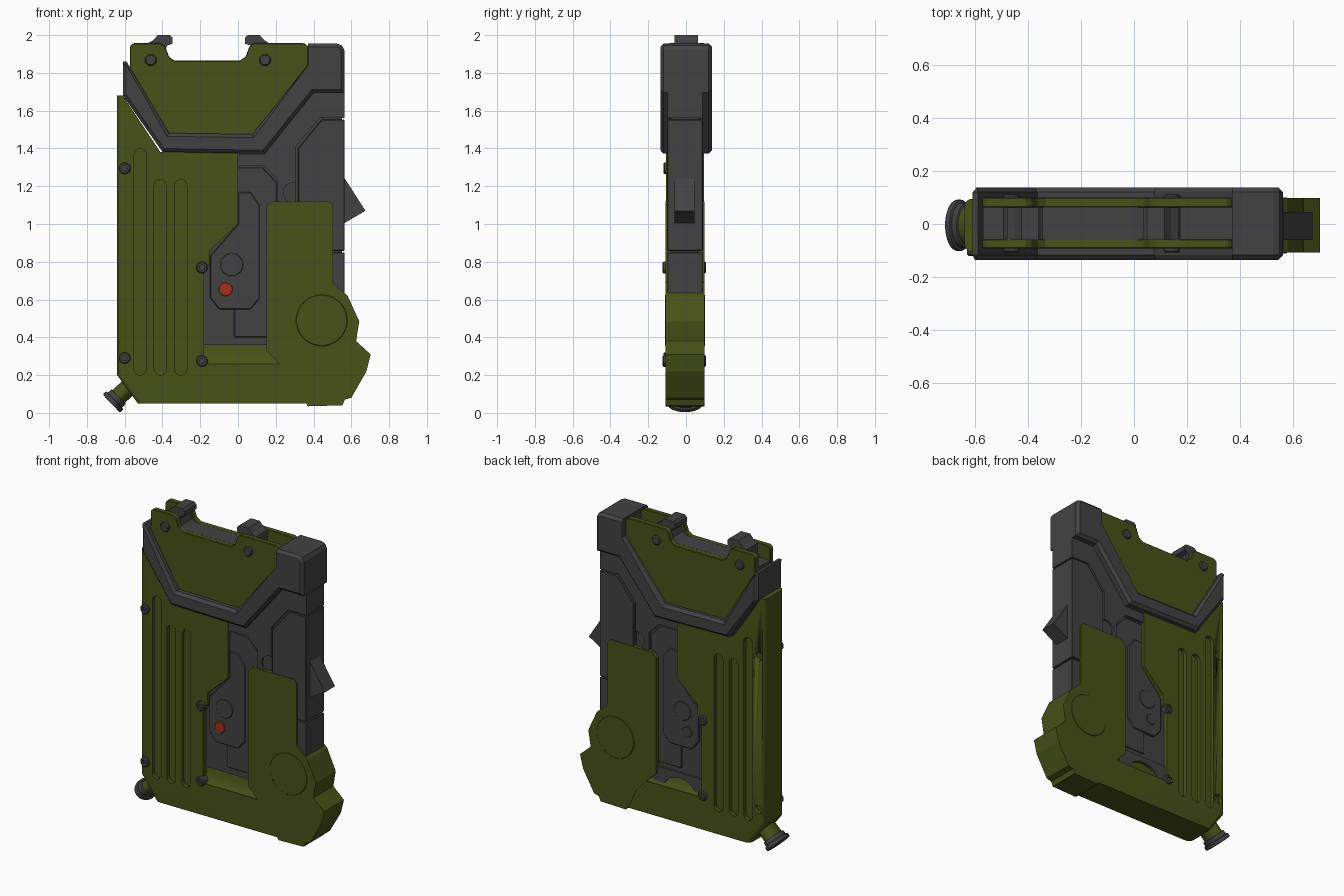
import bpy, bmesh, math
from mathutils import Vector, Matrix

if "Cube" in bpy.data.objects:
    bpy.data.objects.remove(bpy.data.objects["Cube"])

YC = -0.005  # the lower body sits slightly forward of centre


def material(name, rgb):
    m = bpy.data.materials.new(name)
    m.diffuse_color = (*rgb, 1)
    m.use_nodes = True
    m.node_tree.nodes["Principled BSDF"].inputs["Base Color"].default_value = m.diffuse_color
    return m


GREEN = material("olive_green", (0.065, 0.085, 0.009))
GREY = material("dark_grey", (0.055, 0.055, 0.057))
RED = material("red", (0.40, 0.03, 0.008))


def finish(name, bm, mat, smooth=False):
    bmesh.ops.recalc_face_normals(bm, faces=bm.faces)
    me = bpy.data.meshes.new(name)
    bm.to_mesh(me)
    bm.free()
    ob = bpy.data.objects.new(name, me)
    bpy.context.collection.objects.link(ob)
    me.materials.append(mat)
    if smooth:
        activate(ob)
        bpy.ops.object.shade_smooth_by_angle(angle=math.radians(35))
    return ob


def activate(ob):
    bpy.ops.object.select_all(action='DESELECT')
    ob.select_set(True)
    bpy.context.view_layer.objects.active = ob


def slab(name, pts, y0, y1, mat=GREY, bevel=0, segs=1, pick=None):
    """Extrude an x-z profile from y0 to y1; optionally bevel picked edges."""
    bm = bmesh.new()
    f = bm.faces.new([bm.verts.new((x, y0, z)) for x, z in pts])
    new = bmesh.ops.extrude_face_region(bm, geom=[f])["geom"]
    bmesh.ops.translate(bm, vec=(0, y1 - y0, 0), verts=[v for v in new if isinstance(v, bmesh.types.BMVert)])
    bmesh.ops.recalc_face_normals(bm, faces=bm.faces)
    if bevel:
        edges = [e for e in bm.edges if (pick(e) if pick else e.calc_face_angle(0) > 0.6)]
        bmesh.ops.bevel(bm, geom=edges, offset=bevel, segments=segs, profile=0.5, affect='EDGES')
    return finish(name, bm, mat, smooth=segs > 1)


def sym(name, pts, half, *args, **kw):
    return slab(name, pts, YC - half, YC + half, *args, **kw)


def disc(name, x, z, r, y0, y1, mat=GREY, n=32, bevel=0):
    pts = [(x + r * math.cos(2 * math.pi * i / n), z + r * math.sin(2 * math.pi * i / n)) for i in range(n)]
    rim = lambda e: abs(e.verts[0].co.y - e.verts[1].co.y) < 1e-6
    ob = slab(name, pts, y0, y1, mat, bevel, 1, rim)
    activate(ob)
    bpy.ops.object.shade_smooth_by_angle(angle=math.radians(30))
    return ob


def cut(ob, cutters):
    for c in cutters:
        c.hide_render = True
        m = ob.modifiers.new("cut", 'BOOLEAN')
        m.object, m.solver = c, 'EXACT'
        activate(ob)
        bpy.ops.object.modifier_apply(modifier=m.name)
        bpy.data.objects.remove(c)


def capsule(x, z0, z1, r):
    arc = [math.pi * i / 8 for i in range(9)]
    return ([(x + r * math.cos(a), z1 - r + r * math.sin(a)) for a in arc]
            + [(x - r * math.cos(a), z0 + r - r * math.sin(a)) for a in arc])


def in_profile_plane(e):
    return abs(e.verts[0].co.y - e.verts[1].co.y) < 1e-6


# Green body shell with rounded outer edge and long grooves
shell = sym("body_shell", [(-.64, .2), (-.53, .05), (.36, .05), (.36, .26), (-.18, .26), (-.18, .76),
                           (-.15, .78), (-.15, .86), (0, 1.0), (0, 1.38), (-.41, 1.38), (-.61, 1.68), (-.64, 1.68)],
            .1, GREEN, .028, 4,
            lambda e: in_profile_plane(e) and (all(v.co.x < -.5 and v.co.z < 1.7 for v in e.verts)
                                               and e.verts[0].co.x + e.verts[1].co.x < -1.1
                                               and not all(v.co.z > 1.4 for v in e.verts)))
cutters = []
for s in (-1, 1):
    for x, top in ((-.518, 1.40), (-.412, 1.235), (-.303, 1.235)):
        ya, yb = sorted((YC + s * .075, YC + s * .2))
        cutters.append(slab("groove_cutter", capsule(x, .2, top, .032), ya, yb))
for z in (.29, 1.295):  # countersunk holes on the back
    cutters.append(disc("hole_cutter", -.59, z, .028, .065, .2, n=16))
cut(shell, cutters)

# Grey inner frame and stepped panels, visible on both faces
sym("inner_core", [(-.2, .36), (.55, .36), (.55, 1.67), (.38, 1.67), (.12, 1.4), (-.02, 1.4), (-.2, .9)], .072)
frame = sym("upper_frame", [(0, 1.37), (.14, 1.37), (.40, 1.695), (.565, 1.695), (.565, 1.56), (.43, 1.56),
                            (.308, 1.41), (.308, .7), (.21, .7), (.21, 1.235), (.135, 1.31), (0, 1.31)], .092)
cut(frame, [disc("dimple_cutter", .295, 1.165, .055, a, b) for a, b in ((-.2, YC - .08), (YC + .08, .2))])
sym("side_rail", [(.565, 1.553), (.443, 1.553), (.318, 1.40), (.318, .858), (.565, .858)], .095, GREY, .004)
sym("lower_rail", [(.565, .85), (.3, .85), (.3, .6), (.565, .6)], .093, GREY, .003)
sym("middle_panel", [(-.02, 1.30), (.13, 1.30), (.205, 1.22), (.205, .4), (-.02, .4)], .079, GREY, .004)
sym("control_panel", [(0, 1.17), (.065, 1.17), (.115, 1.10), (.115, .605), (.065, .548), (-.10, .548),
                      (-.148, .61), (-.148, .83), (0, 1.0)], .087, GREY, .005)

# Buttons on the control panel
for side, s, small in (("front", -1, RED), ("back", 1, GREY)):
    for label, x, z, r, m in (("large_button", -.033, .785, .061, GREY), ("small_button", -.065, .655, .036, small)):
        ya, yb = sorted((YC + s * .07, YC + s * .092))
        disc(f"{label}_{side}", x, z, r, ya, yb, m, 32, .003)

# Sloped green ramp under the panel, with arched grey skirt on the back
bm = bmesh.new()
section = [(-.1, .255), (.1, .255), (.08, .28), (.066, .32), (.06, .37), (-.06, .37), (-.066, .32), (-.08, .28)]
f = bm.faces.new([bm.verts.new((-.19, YC + y, z)) for y, z in section])
new = bmesh.ops.extrude_face_region(bm, geom=[f])["geom"]
bmesh.ops.translate(bm, vec=(.42, 0, 0), verts=[v for v in new if isinstance(v, bmesh.types.BMVert)])
finish("bottom_ramp", bm, GREEN, True)
arch = [(-.01 + .11 * math.cos(math.pi * i / 10), .26 + .075 * math.sin(math.pi * i / 10)) for i in range(11)]
slab("back_skirt", [(.18, .26)] + arch + [(-.18, .26), (-.18, .37), (.18, .37)], .04, YC + .085)

# Green hinged arm with a pivot disc on each face
sym("arm", [(.15, 1.09), (.18, 1.12), (.48, 1.12), (.502, 1.10), (.502, .69), (.58, .62), (.642, .485),
            (.625, .38), (.702, .31), (.68, .22), (.60, .08), (.565, .07), (.553, .04), (.37, .035),
            (.335, .09), (.29, .19), (.22, .26), (.15, .33)], .103, GREEN)
for side, s in (("front", -1), ("back", 1)):
    ya, yb = sorted((YC + s * .09, YC + s * .106))
    disc(f"arm_pivot_{side}", .443, .49, .136, ya, yb, GREEN, 48, .003)

# Wedge switch on the right edge
slab("switch_wedge", [(.54, 1.28), (.675, 1.07), (.555, 1.0), (.54, 1.0)], -.06, .045)

# Thick grey collar running from the left edge to the top right block
slab("collar", [(-.59, 1.86), (-.365, 1.482), (.075, 1.475), (.37, 1.84), (.37, 1.955), (.525, 1.955), (.55, 1.945),
                (.563, 1.92), (.563, 1.695), (.40, 1.695), (.14, 1.372), (-.40, 1.382), (-.61, 1.68), (-.61, 1.86)],
     -.136, .138, GREY, .018, 1,
     lambda e: in_profile_plane(e) and not all(v.co.x > .36 and v.co.z > 1.83 and v.co.x < .38 for v in e.verts))

# Top core and the pair of green plates either side
slab("top_core", [(-.57, 1.83), (-.57, 1.865), (.4, 1.865), (.4, 1.7), (.1, 1.42), (-.38, 1.42)], -.06, .065)
plate = [(-.572, 1.80), (-.572, 1.94), (-.555, 1.957), (-.41, 1.957), (-.385, 1.94), (-.365, 1.885), (-.335, 1.865),
         (.01, 1.865), (.04, 1.885), (.06, 1.94), (.085, 1.957), (.35, 1.957), (.372, 1.94), (.372, 1.84),
         (.08, 1.47), (-.37, 1.475)]
slab("top_plate_front", plate, -.092, -.057, GREEN, .004)
slab("top_plate_back", plate, .062, .1, GREEN, .004)

# Hooked lugs facing one another, each with a pin
lug = [(-.48, 1.85), (-.48, 1.955), (-.45, 1.972), (-.425, 2.0), (-.36, 2.0), (-.346, 1.985), (-.346, 1.955),
       (-.375, 1.945), (-.388, 1.92), (-.375, 1.885), (-.345, 1.865), (-.345, 1.85)]
for label, pts, x in (("left", lug, -.462), ("right", [(-.31 - px, z) for px, z in lug], .143)):
    slab(f"{label}_lug", pts, -.06, .063)
    disc(f"{label}_lug_pin", x, 1.868, .031, -.108, .112, GREY, 20, .006)


# Socket screws
def screw(name, x, z, s, reach):
    ya, yb = sorted((s * .06 + YC, YC + s * reach))
    ob = disc(name, x, z, .031, ya, yb, GREY, 20, .006)
    ca, cb = sorted((YC + s * (reach - .014), YC + s * .2))
    cut(ob, [disc("socket_cutter", x, z, .016, ca, cb, GREY, 6)])


for i, (x, z) in enumerate([(-.19, .77), (-.19, .275)]):
    screw(f"inner_screw_front_{i}", x, z, -1, .12)
    screw(f"inner_screw_back_{i}", x, z, 1, .112)
for i, z in enumerate((1.295, .29)):
    screw(f"edge_screw_front_{i}", -.6, z, -1, .115)


# Oval filler neck and flanged cap on the bottom left corner
def oval(name, along, depth, rx, ry, mat, bevel=0):
    d = Vector((-.72, 0, -.69)).normalized()
    rot = Vector((0, 0, 1)).rotation_difference(d).to_matrix().to_4x4()
    bm = bmesh.new()
    bmesh.ops.create_cone(bm, cap_ends=True, segments=40, radius1=1, radius2=1, depth=depth,
                          matrix=Matrix.Diagonal((rx, ry, 1, 1)))
    if bevel:
        bmesh.ops.bevel(bm, geom=[e for e in bm.edges if abs(e.verts[0].co.z - e.verts[1].co.z) < 1e-6],
                        offset=bevel, segments=2, profile=.5, affect='EDGES')
    bm.transform(Matrix.Translation(Vector((-.565, YC, .15)) + d * along) @ rot)
    finish(name, bm, mat, True)


oval("filler_neck", .04, .14, .047, .072, GREEN)
oval("cap_inner_ring", .108, .03, .055, .085, GREY, .004)
oval("cap_flange", .133, .026, .066, .097, GREY, .006)
